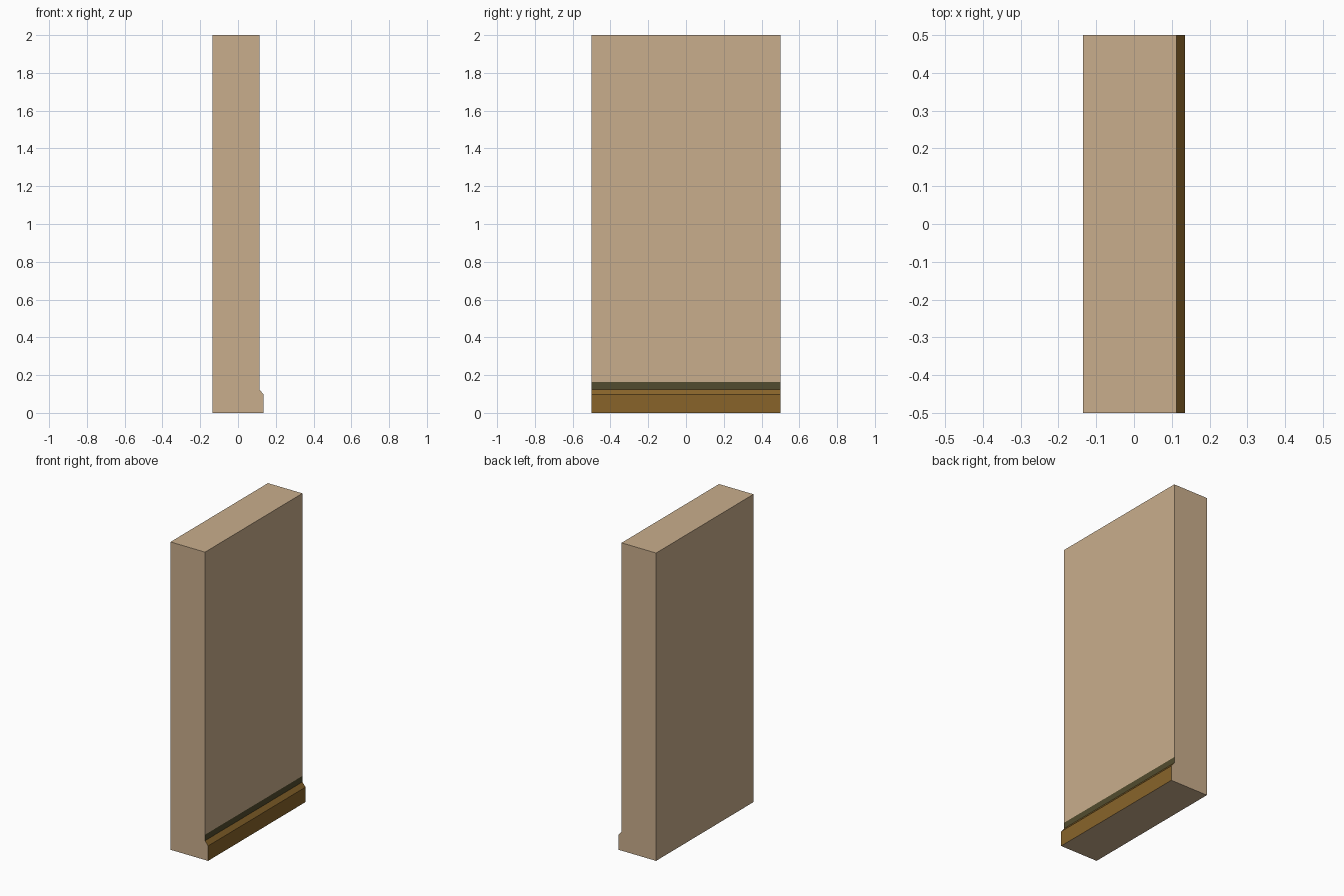
import bpy, bmesh

if "Cube" in bpy.data.objects:
    bpy.data.objects.remove(bpy.data.objects["Cube"])


def lin(c):
    c /= 255
    return c / 12.92 if c <= 0.04045 else ((c + 0.055) / 1.055) ** 2.4


def material(name, r, g, b):
    m = bpy.data.materials.new(name)
    m.diffuse_color = (lin(r), lin(g), lin(b), 1)
    m.use_nodes = True
    m.node_tree.nodes["Principled BSDF"].inputs["Base Color"].default_value = m.diffuse_color
    return m


# Cross-section (x, z): wall with a chamfered skirting at its foot
W = 0.135
FACE = 0.113
profile = [(-W, 0), (W, 0), (W, 0.097), (FACE, 0.125),
           (FACE, 0.164), (FACE, 2), (-W, 2)]

bm = bmesh.new()
section = bm.faces.new([bm.verts.new((x, -0.5, z)) for x, z in profile])
ext = bmesh.ops.extrude_face_region(bm, geom=[section])
new_verts = [v for v in ext["geom"] if isinstance(v, bmesh.types.BMVert)]
bmesh.ops.translate(bm, verts=new_verts, vec=(0, 1, 0))
bmesh.ops.recalc_face_normals(bm, faces=bm.faces)

# Skirting faces are brown, the narrow band above them is olive
for f in bm.faces:
    z = f.calc_center_median().z
    if f.normal.x > 0.5:
        f.material_index = 1 if z < 0.125 else 2 if z < 0.164 else 0

mesh = bpy.data.meshes.new("wall_panel")
bm.to_mesh(mesh)
bm.free()
for m in (material("tan plaster", 201, 174, 140),
          material("brown skirting", 136, 100, 42),
          material("dark olive band", 82, 76, 46)):
    mesh.materials.append(m)
wall = bpy.data.objects.new("wall_panel", mesh)
bpy.context.collection.objects.link(wall)
